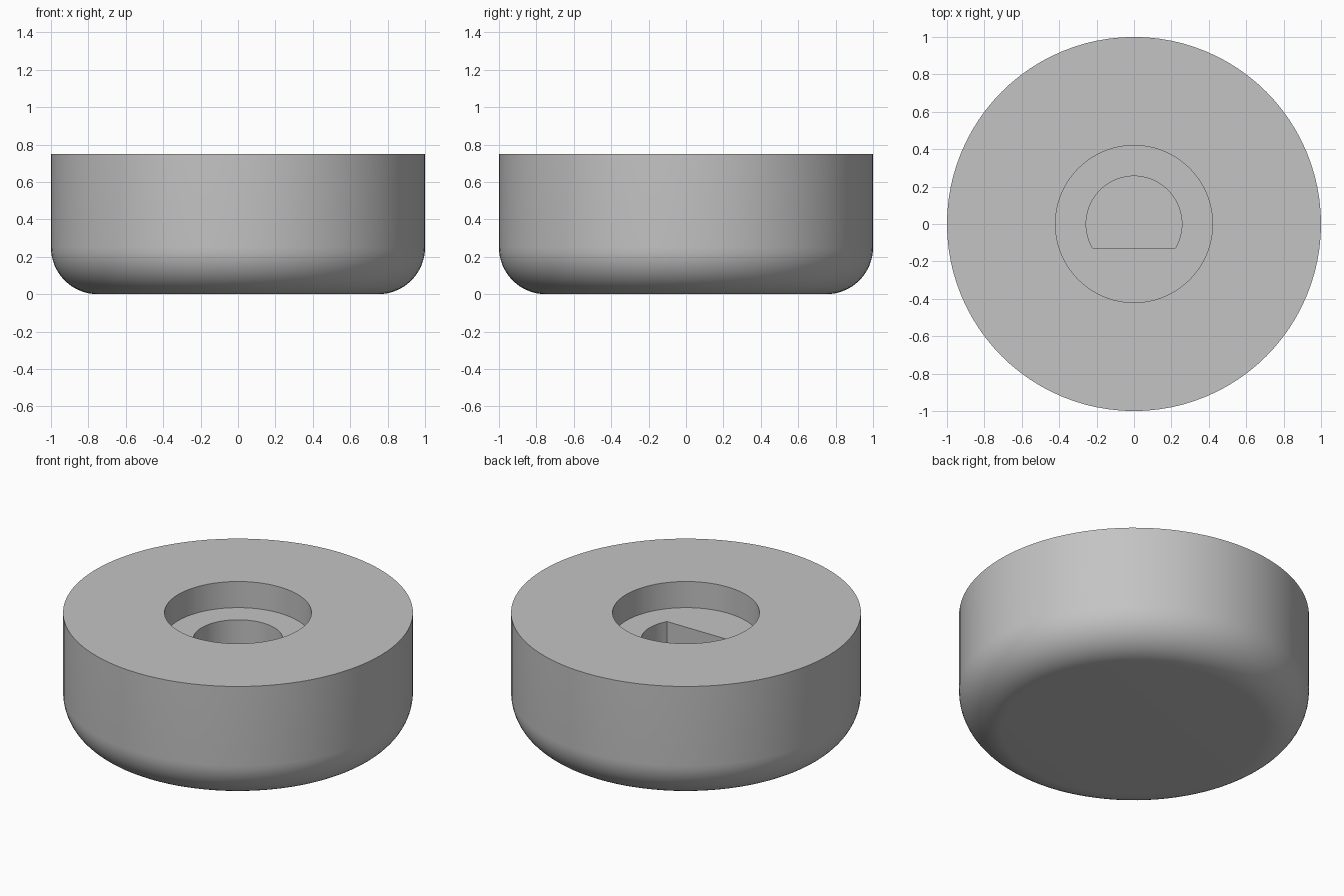
import bpy, bmesh, math

if "Cube" in bpy.data.objects:
    bpy.data.objects.remove(bpy.data.objects["Cube"])

SEGMENTS = 96
RADIUS, HEIGHT, FILLET = 1.0, 0.75, 0.25
BORE_RADIUS, BORE_FLOOR = 0.42, 0.585
SHAFT_RADIUS, SHAFT_FLOOR = 0.256, 0.25
FLAT = SHAFT_RADIUS / 2          # the flat of the D-shaped hole, toward -y

grey = bpy.data.materials.new("grey")
grey.diffuse_color = (0.55, 0.55, 0.55, 1)
grey.use_nodes = True
grey.node_tree.nodes["Principled BSDF"].inputs["Base Color"].default_value = grey.diffuse_color


def circle(radius):
    return lambda a: radius


def d_shape(a):
    s = math.sin(a)
    return min(SHAFT_RADIUS, FLAT / -s) if s < -1e-6 else SHAFT_RADIUS


# Cross-section from the underside, up the outside, then down into the holes
profile = []
for i in range(17):
    t = math.pi / 2 * i / 16
    profile.append((circle(RADIUS - FILLET + FILLET * math.sin(t)),
                    FILLET - FILLET * math.cos(t)))
profile += [(circle(RADIUS), HEIGHT), (circle(BORE_RADIUS), HEIGHT),
            (circle(BORE_RADIUS), BORE_FLOOR),
            (d_shape, BORE_FLOOR), (d_shape, SHAFT_FLOOR)]

# Knob body: rings bridged with quads, closed by the base and the hole floor
bm = bmesh.new()
rings = []
for radius, z in profile:
    ring = []
    for k in range(SEGMENTS):
        a = 2 * math.pi * k / SEGMENTS
        r = radius(a)
        ring.append(bm.verts.new((r * math.cos(a), r * math.sin(a), z)))
    rings.append(ring)
for low, high in zip(rings, rings[1:]):
    for k in range(SEGMENTS):
        n = (k + 1) % SEGMENTS
        bm.faces.new((low[k], low[n], high[n], high[k]))
bm.faces.new(rings[0][::-1])
bm.faces.new(rings[-1])
bmesh.ops.recalc_face_normals(bm, faces=bm.faces)

mesh = bpy.data.meshes.new("knob")
bm.to_mesh(mesh)
bm.free()
mesh.materials.append(grey)
knob = bpy.data.objects.new("knob", mesh)
bpy.context.collection.objects.link(knob)
bpy.context.view_layer.objects.active = knob
knob.select_set(True)
bpy.ops.object.shade_smooth_by_angle(angle=math.radians(30))
